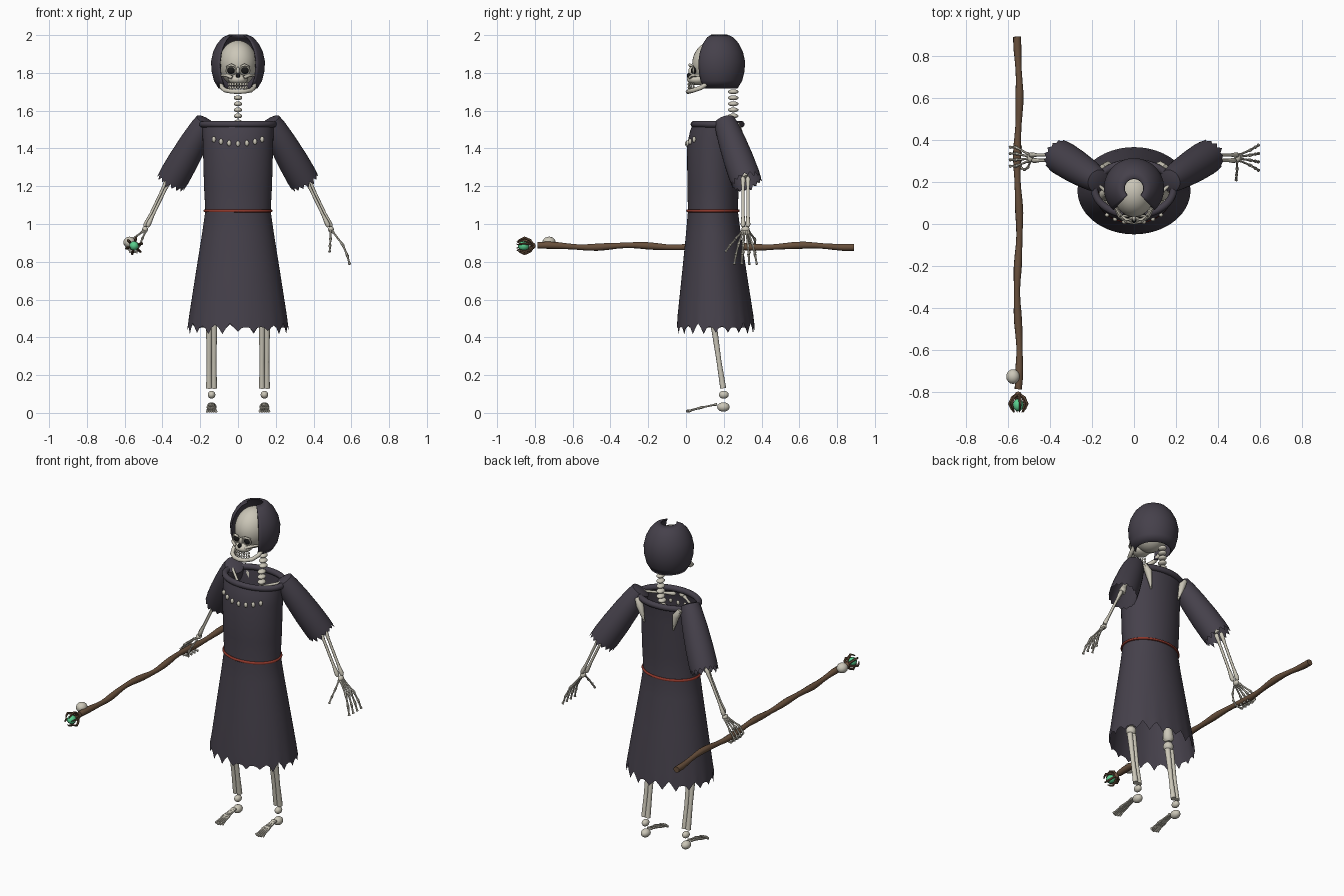
import bpy, bmesh, random
from math import sin, cos, pi, radians, sqrt
from mathutils import Vector as V, Matrix

if "Cube" in bpy.data.objects:
    bpy.data.objects.remove(bpy.data.objects["Cube"])

random.seed(4)


def material(name, col):
    m = bpy.data.materials.new(name)
    m.diffuse_color = (*col, 1)
    m.use_nodes = True
    m.node_tree.nodes["Principled BSDF"].inputs["Base Color"].default_value = m.diffuse_color
    return m


BONE = material("bone", (0.6, 0.57, 0.48))
CLOTH = material("dark_cloth", (0.06, 0.052, 0.07))
WOOD = material("wood", (0.14, 0.08, 0.045))
RED = material("red_cord", (0.28, 0.04, 0.025))
GREEN = material("green_crystal", (0.1, 0.62, 0.27))
BLACK = material("socket_black", (0.01, 0.01, 0.01))


def finish(name, bm, mat):
    bmesh.ops.recalc_face_normals(bm, faces=bm.faces)
    me = bpy.data.meshes.new(name)
    bm.to_mesh(me)
    bm.free()
    me.shade_smooth()
    me.set_sharp_from_angle(angle=radians(45))
    me.materials.append(mat)
    ob = bpy.data.objects.new(name, me)
    bpy.context.collection.objects.link(ob)
    return ob


def loft(name, rings, mat, around=True, along=False, caps=(False, False)):
    bm = bmesh.new()
    vs = [[bm.verts.new(p) for p in r] for r in rings]
    n, k = len(vs[0]), len(vs)
    for i in range(k if along else k - 1):
        a, b = vs[i], vs[(i + 1) % k]
        for j in range(n if around else n - 1):
            bm.faces.new((a[j], a[(j + 1) % n], b[(j + 1) % n], b[j]))
    if caps[0]:
        bm.faces.new(vs[0])
    if caps[1]:
        bm.faces.new(vs[-1])
    return finish(name, bm, mat)


def tube_rings(pts, radii, n, closed=False):
    pts = [V(p) for p in pts]
    k = len(pts)
    u, rings = None, []
    for i, p in enumerate(pts):
        if closed:
            t = pts[(i + 1) % k] - pts[i - 1]
        else:
            t = pts[min(i + 1, k - 1)] - pts[max(i - 1, 0)]
        t.normalize()
        u = t.orthogonal() if u is None else u - t * u.dot(t)
        u.normalize()
        w = t.cross(u)
        r = radii[i] if isinstance(radii, (list, tuple)) else radii
        rings.append([p + (u * cos(2 * pi * j / n) + w * sin(2 * pi * j / n)) * r for j in range(n)])
    return rings


def tube(name, pts, radii, mat, n=8, closed=False):
    return loft(name, tube_rings(pts, radii, n, closed), mat, along=closed,
                caps=(not closed, not closed))


def bone(name, a, b, r, n=8):
    a, b = V(a), V(b)
    prof = [(0, .8), (.04, 1.35), (.12, 1.2), (.25, .85), (.75, .85), (.88, 1.2), (.96, 1.35), (1, .8)]
    return tube(name, [a.lerp(b, t) for t, _ in prof], [r * q for _, q in prof], BONE, n)


def bones(name, pts, r):
    for i in range(len(pts) - 1):
        bone(f"{name}_{i + 1}", pts[i], pts[i + 1], r, 6)


def ball(name, loc, scale, mat=BONE, seg=16):
    bm = bmesh.new()
    m = Matrix.Translation(loc) @ Matrix.Diagonal((*scale, 1))
    bmesh.ops.create_uvsphere(bm, u_segments=seg, v_segments=seg * 5 // 8, radius=1, matrix=m)
    return finish(name, bm, mat)


def ellipse(z, rx, cy, ry, n):
    return [V((rx * sin(2 * pi * j / n), cy - ry * cos(2 * pi * j / n), z)) for j in range(n)]


# robe with a torn zigzag hem
N = 80
robe = [ellipse(*s, N) for s in ((.45, .268, .158, .207), (.52, .258, .156, .2), (.75, .222, .15, .17),
                                 (.95, .19, .145, .145), (1.07, .173, .1425, .132), (1.2, .18, .143, .136),
                                 (1.42, .186, .145, .139), (1.49, .188, .155, .134), (1.54, .19, .167, .127))]
for t in range(N // 4):
    robe[0][4 * t].z = .45 - random.uniform(.015, .035)
    robe[0][4 * t + 2].z = .45 + random.uniform(.0, .03)
loft("robe", robe, CLOTH)
tube("collar", ellipse(1.528, .188, .167, .125, 48), .018, CLOTH, 10, True)
tube("belt_cord", ellipse(1.07, .175, .1425, .134, 48), .008, RED, 8, True)

# hood: partial lathe open at the front and on the crown
hood = []
for r, z in ((.1, 1.72), (.124, 1.76), (.136, 1.81), (.139, 1.86), (.128, 1.91),
             (.105, 1.955), (.078, 1.985), (.045, 2.0)):
    hood.append([V((r * sin(a), .17 - r * cos(a), z))
                 for a in (radians(43 + 274 * j / 36) for j in range(37))])
ob = loft("hood", hood, CLOTH, around=False)
mod = ob.modifiers.new("thickness", "SOLIDIFY")
mod.thickness = .008
mod.offset = 0

# skull and face
ball("skull", (0, .155, 1.85), (.1, .122, .122), seg=32)
ball("upper_jaw", (0, .06, 1.765), (.052, .055, .03))
ball("nose_hole", (0, .016, 1.785), (.011, .012, .014), BLACK)
ball("nose_bridge", (0, .03, 1.81), (.01, .018, .022))
for s, side in ((-1, "right"), (1, "left")):
    ball(f"{side}_eye_socket", (s * .037, .04, 1.812), (.021, .014, .019), BLACK)
    tube(f"{side}_eye_rim", [(s * .037 + .024 * cos(a), .038, 1.812 + .021 * sin(a))
                             for a in (2 * pi * i / 20 for i in range(20))], .005, BONE, 6, True)
    tube(f"{side}_brow", [(s * .014, .025, 1.834), (s * .035, .02, 1.842), (s * .06, .04, 1.833)],
         [.005, .008, .004], BONE)
    tube(f"{side}_cheekbone", [(s * .03, .02, 1.775), (s * .06, .035, 1.787), (s * .088, .08, 1.787),
                               (s * .095, .14, 1.795)], [.009, .009, .006, .004], BONE)
half = [(.088, .13, 1.755), (.085, .08, 1.722), (.068, .04, 1.708), (.035, .016, 1.702)]
tube("lower_jaw", half + [(0, .01, 1.7)] + [(-x, y, z) for x, y, z in half[::-1]], .012, BONE, 10)
for row, z in (("upper", 1.74), ("lower", 1.722)):
    for i in range(9):
        a = radians(-64 + 16 * i)
        ball(f"{row}_tooth_{i}", (.052 * sin(a), .062 - .048 * cos(a), z), (.006, .005, .009), seg=8)

# spine and bead necklace
for i in range(22):
    z = 1.70 - .032 * i
    y = .25 if i < 5 else .235
    ball(f"vertebra_{i}", (0, y, z), (.023, .028, .013), seg=12)
for i, x in enumerate((-.128, -.09, -.047, 0, .047, .09, .128)):
    ball(f"bead_{i}", (x, .143 - .138 * sqrt(1 - (x / .186) ** 2), 1.425 + 1.4 * x * x),
         (.011, .01, .016), seg=12)
ball("breastbone", (0, .04, 1.50), (.018, .012, .014))

for s, side in ((-1, "right"), (1, "left")):
    def P(x, y, z):
        return V((s * x, y, z))

    # shoulder bones
    bone(f"{side}_collarbone", P(.195, .21, 1.54), P(.03, .06, 1.505), .009)
    tube(f"{side}_shoulder_blade", [P(.15, .27, 1.53), P(.125, .277, 1.49), P(.1, .27, 1.39)],
         [.014, .022, .004], BONE)

    # sleeve with torn cuff
    a, b = P(.17, .205, 1.545), P(.352, .32, 1.225)
    prof = [(-.02, .03), (0, .055), (.12, .064), (.35, .073), (.65, .08), (.9, .082), (1, .08)]
    rings = tube_rings([a.lerp(b, t) for t, _ in prof], [r for _, r in prof], 32)
    d = (b - a).normalized()
    rings[-1] = [p + d * (random.uniform(.004, .022) if j % 2 else -.01) for j, p in enumerate(rings[-1])]
    loft(f"{side}_sleeve", rings, CLOTH, caps=(True, False))

    # arm bones
    bone(f"{side}_upper_arm", P(.2, .22, 1.5), P(.355, .315, 1.25), .016)
    for k, o in (("inner", -.013), ("outer", .013)):
        bone(f"{side}_{k}_forearm", P(.36 + o * .6, .315 + o, 1.25), P(.487 + o * .5, .315 + o, .985), .0095)
    ball(f"{side}_wrist", P(.492, .315, .972), (.016, .022, .016), seg=12)

    # fingers: open on the left, curled round the staff on the right
    for k in range(4):
        c = k - 1.5
        if s > 0:
            path = [P(.497, .315 + c * .008, .965), P(.555, .315 + c * .025, .89),
                    P(.578, .315 + c * .034, .835), P(.592, .315 + c * .04, .785)]
        else:
            y = .32 + c * .03
            path = [P(.497, .315 + c * .01, .965), P(.562, y, .918), P(.59, y, .88),
                    P(.568, y, .85), P(.532, y, .852)]
        bones(f"{side}_finger_{k}", path, .0062)
    thumb = ([P(.49, .3, .965), P(.49, .262, .92), P(.487, .232, .885), P(.485, .208, .852)] if s > 0 else
             [P(.49, .3, .96), P(.505, .268, .925), P(.52, .258, .89), P(.535, .265, .857)])
    bones(f"{side}_thumb", thumb, .006)

    # leg and foot
    bone(f"{side}_thigh", P(.1, .155, .95), P(.137, .14, .53), .024, 12)
    ball(f"{side}_knee", P(.138, .138, .5), (.03, .03, .03))
    for o in (-.013, .013):
        tube(f"{side}_shin_{'inner' if o < 0 else 'outer'}",
             [P(.14 + o, .145, .475), P(.14 + o, .152, .43), P(.14 + o, .175, .27), P(.14 + o, .197, .13)],
             [.017, .016, .013, .016], BONE, 10)
    ball(f"{side}_ankle", P(.14, .2, .096), (.02, .026, .021))
    ball(f"{side}_heel", P(.14, .198, .031), (.026, .033, .025))
    for k in range(5):
        c = k - 2
        bones(f"{side}_toe_{k}", [P(.14 + c * .005, .165, .046), P(.14 + c * .009, .075, .027),
                                  P(.14 + c * .012, .0 + .006 * abs(c), .008)], .0058)

# gnarled staff lying along y
pts, rad = [], []
for i in range(33):
    t = i / 32
    pts.append((-.55 + .006 * sin(t * 17), -.785 + 1.675 * t, .882 + .006 * sin(t * 23 + 1)))
    rad.append(.017 + .0025 * sin(t * 40))
tube("staff", pts, rad, WOOD, 10)
ball("staff_knob", (-.575, -.725, .903), (.032, .035, .03))

# claw holding the crystal
C = V((-.55, -.8, .884))
ball("claw_base", C + V((0, -.008, 0)), (.016, .012, .016), WOOD, 12)
for k in range(6):
    a = 2 * pi * k / 6 + .3
    tube(f"claw_{k}", [C + V((r * cos(a), y, r * sin(a))) for r, y in
                       ((.005, -.008), (.03, -.025), (.044, -.055), (.034, -.078), (.022, -.096))],
         [.007, .0075, .007, .005, .0015], WOOD, 6)
ball("crystal", C + V((0, -.06, 0)), (.025, .03, .025), GREEN)
